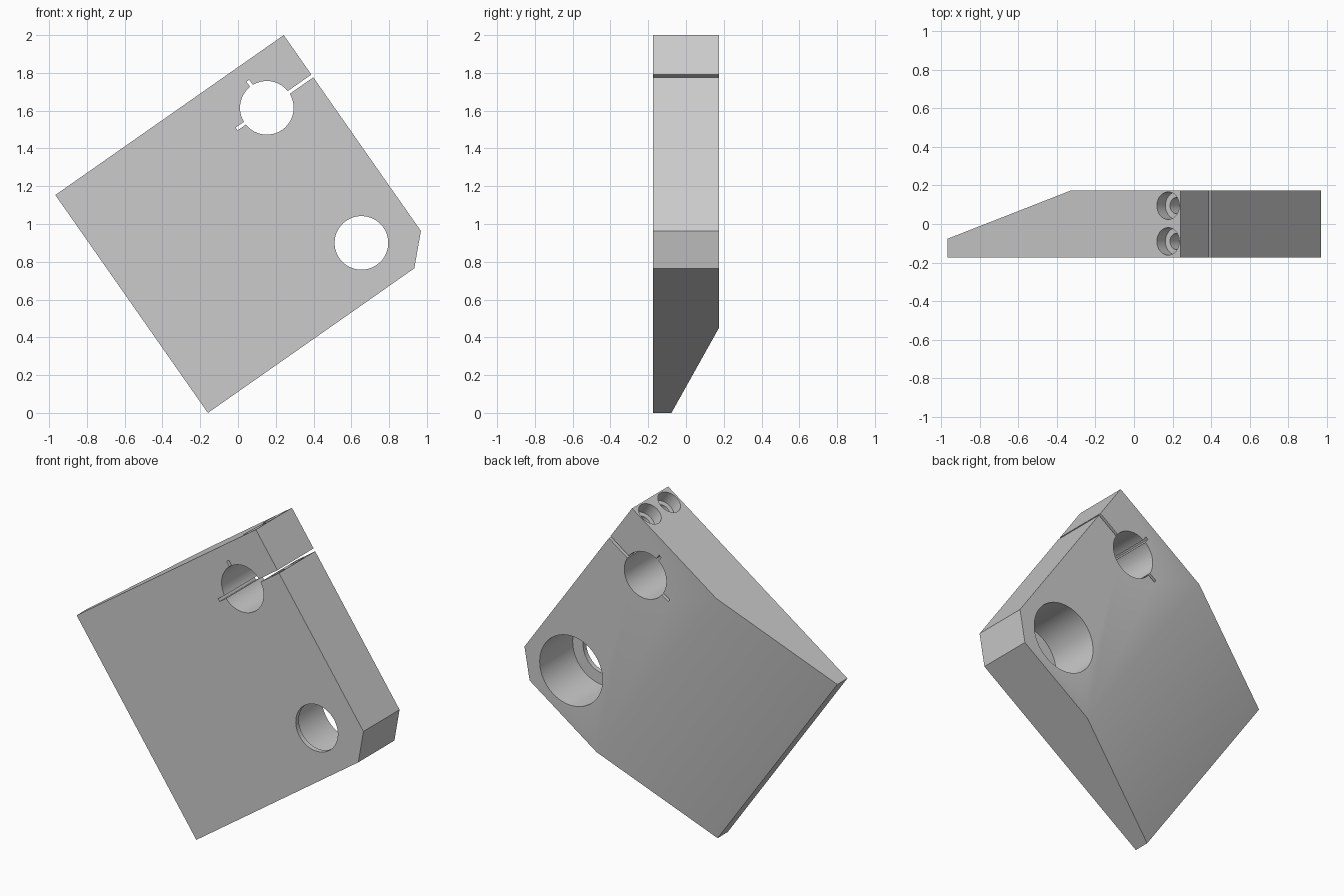
import bpy, bmesh, math
from mathutils import Matrix, Vector

cube = bpy.data.objects.get("Cube")
if cube:
    bpy.data.objects.remove(cube, do_unlink=True)

# Plate is modelled upright: x along the top edge, z down from it, then tilted
LENGTH, HEIGHT, HALF = 1.476, 1.408, 0.174
TAPER, TIP, CHAMFER = 0.783, -0.077, 0.142
BORE_R = 0.142
clamp = Vector((1.182, 0, -0.264))    # clamping bore centre
pivot = Vector((1.182, 0, -1.137))    # counterbored hole centre

metal = bpy.data.materials.new("grey metal")
metal.use_nodes = True
grey = (0.6, 0.6, 0.6, 1)
metal.diffuse_color = grey
metal.node_tree.nodes["Principled BSDF"].inputs["Base Color"].default_value = grey


def make(name, bm):
    bmesh.ops.recalc_face_normals(bm, faces=bm.faces)
    mesh = bpy.data.meshes.new(name)
    bm.to_mesh(mesh)
    bm.free()
    mesh.materials.append(metal)
    obj = bpy.data.objects.new(name, mesh)
    bpy.context.collection.objects.link(obj)
    return obj


def prism(name, points, direction):
    bm = bmesh.new()
    face = bm.faces.new([bm.verts.new(p) for p in points])
    new = bmesh.ops.extrude_face_region(bm, geom=[face])["geom"]
    verts = [v for v in new if isinstance(v, bmesh.types.BMVert)]
    bmesh.ops.translate(bm, verts=verts, vec=direction)
    return make(name, bm)


def cylinder(name, start, end, radius):
    axis = end - start
    bm = bmesh.new()
    matrix = Matrix.Translation((start + end) / 2) @ axis.to_track_quat('Z', 'Y').to_matrix().to_4x4()
    bmesh.ops.create_cone(bm, cap_ends=True, segments=64, radius1=radius,
                          radius2=radius, depth=axis.length, matrix=matrix)
    return make(name, bm)


def box(name, x0, x1, z0, z1):
    corners = [(x0, -1, z0), (x1, -1, z0), (x1, -1, z1), (x0, -1, z1)]
    return prism(name, corners, (0, 2, 0))


def cut(target, cutter):
    cutter.hide_render = True
    mod = target.modifiers.new("cut", 'BOOLEAN')
    mod.operation, mod.solver, mod.object = 'DIFFERENCE', 'EXACT', cutter
    bpy.context.view_layer.objects.active = target
    bpy.ops.object.modifier_apply(modifier=mod.name)
    bpy.data.objects.remove(cutter, do_unlink=True)


# Wedge-backed plate
section = [(0, -HALF), (LENGTH, -HALF), (LENGTH, HALF), (TAPER, HALF), (0, TIP)]
plate = prism("clamp_plate", [(x, y, 0) for x, y in section], (0, 0, -HEIGHT))

# Chamfered lower corner
cut(plate, prism("corner_cutter", [
    (LENGTH - CHAMFER - 0.1, -1, -HEIGHT - 0.1),
    (LENGTH + 0.1, -1, -HEIGHT - 0.1),
    (LENGTH + 0.1, -1, -HEIGHT + CHAMFER + 0.1)], (0, 2, 0)))

# Clamping bore with its slit and relief notches
back, front = Vector((0, 1, 0)), Vector((0, -1, 0))
cut(plate, cylinder("bore_cutter", clamp + front, clamp + back, BORE_R))
w = 0.009
cut(plate, box("slit_cutter", clamp.x - 0.195, LENGTH + 0.1, clamp.z - w, clamp.z + w))
cut(plate, box("notch_cutter", clamp.x - w, clamp.x + w, clamp.z, clamp.z + 0.175))

# Hole counterbored from the back, leaving a thin front lip
cut(plate, cylinder("hole_cutter", pivot + front, pivot + back, BORE_R))
cut(plate, cylinder("counterbore_cutter", pivot + Vector((0, 0.03 - HALF, 0)), pivot + back, 0.212))

# Two counterbored screw holes in the top edge
for y in (-0.09, 0.095):
    top = Vector((LENGTH - 0.08, y, 0.1))
    for radius, depth in ((0.071, 0.077), (0.042, 0.5)):
        cut(plate, cylinder("screw_cutter", top, Vector((top.x, y, -depth)), radius))

# Tilt the plate onto its lowest corner
tilt = math.radians(35)
plate.data.transform(Matrix.Translation((-0.967, 0, HEIGHT * math.cos(tilt)))
                     @ Matrix.Rotation(-tilt, 4, 'Y'))
bpy.ops.object.select_all(action='DESELECT')
plate.select_set(True)
bpy.context.view_layer.objects.active = plate
bpy.ops.object.shade_smooth_by_angle(angle=math.radians(25))
